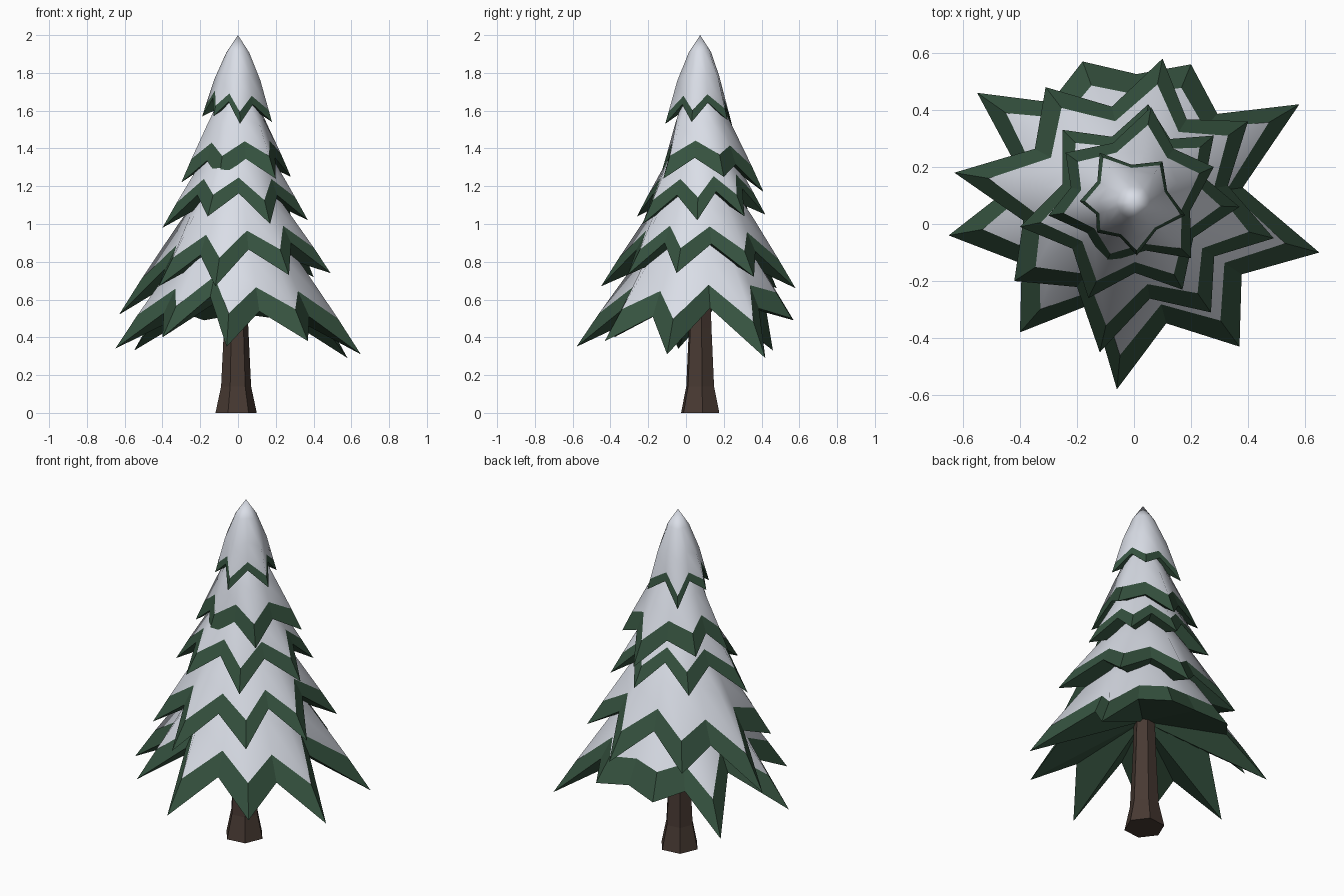
import bpy, bmesh, math
from mathutils import Vector

if "Cube" in bpy.data.objects:
    bpy.data.objects.remove(bpy.data.objects["Cube"])

CX, CY = 0.0, 0.075  # trunk axis


def mat(name, rgb):
    m = bpy.data.materials.new(name)
    m.diffuse_color = (*rgb, 1)
    m.use_nodes = True
    m.node_tree.nodes["Principled BSDF"].inputs["Base Color"].default_value = m.diffuse_color
    return m


SNOW = mat("snow", (0.70, 0.73, 0.80))
GREEN = mat("needle_green", (0.036, 0.085, 0.05))
BARK = mat("bark", (0.065, 0.042, 0.033))


def finish(bm, name, mats):
    bmesh.ops.recalc_face_normals(bm, faces=bm.faces)
    me = bpy.data.meshes.new(name)
    bm.to_mesh(me)
    bm.free()
    for m in mats:
        me.materials.append(m)
    ob = bpy.data.objects.new(name, me)
    bpy.context.collection.objects.link(ob)
    return ob


def tier(name, ztop, tips, k, rings, under):
    """Star-shaped skirt. tips: (x, y, z[, notch depth]) counter-clockwise.
    rings: (radial fraction, drop fraction, evenness); the last strip is green."""
    c = Vector((CX, CY, 0))
    rim = []
    for i, t in enumerate(tips):
        a = Vector(t[:3])
        b = Vector(tips[(i + 1) % len(tips)][:3])
        kk = t[3] if len(t) > 3 else k
        mid = (a + b) / 2
        notch = c + (mid - c) * kk
        notch.z = mid.z + (1 - kk) * 0.75 - 0.03
        rim += [a, notch]
    n = len(rim)
    flat = [Vector((p.x - CX, p.y - CY, 0)) for p in rim]
    mean_r = sum(f.length for f in flat) / n
    mean_z = sum(p.z for p in rim) / n
    bm = bmesh.new()
    apex = bm.verts.new((CX, CY, ztop))
    loops = []
    for s, d, even in rings:
        loop = []
        for p, f in zip(rim, flat):
            r = (f.length * (1 - even) + mean_r * even) * s
            z = p.z * (1 - even) + mean_z * even
            q = c + f.normalized() * r
            loop.append(bm.verts.new((q.x, q.y, ztop + (z - ztop) * d)))
        loops.append(loop)
    base = bm.verts.new((CX, CY, under))
    for i in range(n):
        j = (i + 1) % n
        f = bm.faces.new((apex, loops[0][i], loops[0][j]))
        f.smooth = True
        for a, b in zip(loops, loops[1:]):
            f = bm.faces.new((a[i], b[i], b[j], a[j]))
            # needles show along the rim below the snow
            f.material_index = 1 if b is loops[-1] else 0
            f.smooth = f.material_index == 0
        f = bm.faces.new((loops[-1][j], loops[-1][i], base))
        f.material_index = 1
    return finish(bm, name, (SNOW, GREEN))


SKIRT = [(0.3, 0.22, 1), (0.6, 0.53, 0.5), (0.83, 0.80, 0.08), (1, 1, 0)]
CAP = [(0.37, 0.22, 0.8), (0.7, 0.55, 0.4), (0.91, 0.87, 0.05), (1, 1, 0)]

# Branch tiers, bottom to top
tier("branch_tier_1", 1.2, [
    (0.65, -0.10, 0.31, 0.62), (0.58, 0.42, 0.29, 0.75), (0.20, 0.56, 0.50, 0.92),
    (-0.18, 0.57, 0.49, 0.8), (-0.55, 0.46, 0.33, 0.65), (-0.65, -0.04, 0.34, 0.75),
    (-0.40, -0.38, 0.40, 0.64), (-0.06, -0.58, 0.35, 0.73), (0.37, -0.43, 0.38)],
    0.74, SKIRT, 0.66)
tier("branch_tier_2", 1.4, [
    (0.49, -0.05, 0.74), (0.40, 0.36, 0.72), (0.10, 0.58, 0.66), (-0.31, 0.48, 0.66),
    (-0.63, 0.18, 0.52), (-0.42, -0.20, 0.67), (-0.12, -0.45, 0.67), (0.27, -0.31, 0.73)],
    0.74, SKIRT, 0.9)
tier("branch_tier_3", 1.6, [
    (0.37, 0.06, 1.02), (0.28, 0.31, 1.04), (0.05, 0.42, 1.05), (-0.25, 0.33, 1.05),
    (-0.40, -0.01, 0.98), (-0.16, -0.26, 1.04), (0.17, -0.23, 1.0)],
    0.77, SKIRT, 1.2)
tier("branch_tier_4", 1.83, [
    (0.28, 0.20, 1.25), (0.06, 0.41, 1.17), (-0.24, 0.25, 1.25),
    (-0.30, 0.03, 1.22), (-0.10, -0.14, 1.24), (0.20, -0.12, 1.24)],
    0.82, SKIRT, 1.42)
tier("tree_top", 2.0, [
    (0.18, 0.03, 1.54), (0.10, 0.22, 1.55), (-0.12, 0.25, 1.50),
    (-0.19, 0.08, 1.57), (-0.13, -0.03, 1.57), (0.01, -0.11, 1.53)],
    0.83, CAP, 1.66)

# Six-sided flared trunk
bm = bmesh.new()
loops = []
for z, r in ((0, 0.11), (0.14, 0.08), (0.45, 0.065), (0.75, 0.055)):
    loops.append([bm.verts.new((CX - 0.01 + r * math.cos(a), CY + r * math.sin(a), z))
                  for a in (math.tau * i / 6 + 0.12 for i in range(6))])
for a, b in zip(loops, loops[1:]):
    for i in range(6):
        j = (i + 1) % 6
        bm.faces.new((a[i], a[j], b[j], b[i]))
bm.faces.new(loops[0][::-1])
bm.faces.new(loops[-1])
finish(bm, "trunk", (BARK,))
